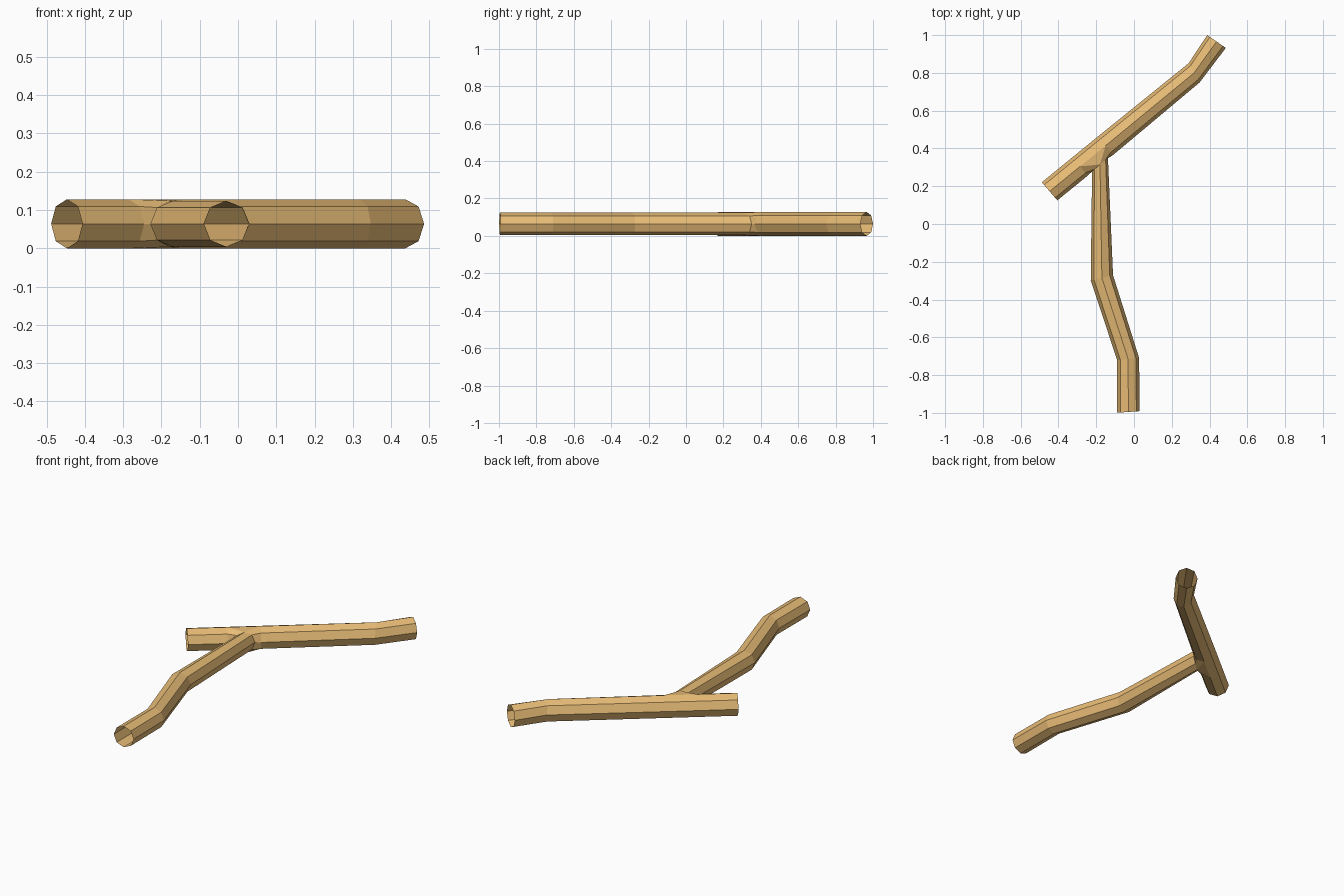
import bpy, bmesh, math
from mathutils import Vector

if "Cube" in bpy.data.objects:
    bpy.data.objects.remove(bpy.data.objects["Cube"])

Z = 0.064   # axis height
bm = bmesh.new()


def ring(cx, cy, hx, hy, rz):
    """Octagonal ring: centre, vector to the right-hand side, vertical radius."""
    c, h = Vector((cx, cy, Z)), Vector((hx, hy, 0))
    return [bm.verts.new(c + h * math.cos(k * math.pi / 4)
                         + Vector((0, 0, rz * math.sin(k * math.pi / 4))))
            for k in range(8)]


def skin(a, b, skip=()):
    for k in range(8):
        if k not in skip:
            j = (k + 1) % 8
            bm.faces.new((a[k], a[j], b[j], b[k]))


# main pipe, open at both ends, with a gap on one side for the branch
main = [ring(*p, 0.064) for p in (
    (-0.447, 0.173, 0.041, -0.048),
    (-0.285, 0.305, 0.040, -0.049),
    (-0.150, 0.415, 0.040, -0.049),
    (0.318, 0.800, 0.029, -0.051),
    (0.437, 0.966, 0.049, -0.034))]
for i in range(4):
    skin(main[i], main[i + 1], (6, 7, 0, 1) if i == 1 else ())

# branch pipe, open at the front
branch = [ring(*p, 0.060) for p in (
    (-0.030, -0.995, 0.060, 0.004),
    (-0.031, -0.715, 0.058, 0.006),
    (-0.170, -0.285, 0.059, 0.014),
    (-0.180, 0.315, 0.042, 0.036))]
for a, b in zip(branch, branch[1:]):
    skin(a, b)

# collar joining the branch to the gap
end, left, right = branch[-1], main[1], main[2]
for k in (6, 7, 0, 1):
    j, m, n = (k + 1) % 8, (12 - k) % 8, (11 - k) % 8
    bm.faces.new((end[k], end[j], right[j], right[k]))
    bm.faces.new((end[m], end[n], left[j], left[k]))
for k in (2, 6):
    bm.faces.new((end[k], left[k], right[k]))

bmesh.ops.recalc_face_normals(bm, faces=bm.faces)
mesh = bpy.data.meshes.new("branched_pipe")
bm.to_mesh(mesh)
bm.free()

mat = bpy.data.materials.new("tan")
mat.diffuse_color = (0.80, 0.50, 0.18, 1)
mat.use_nodes = True
mat.node_tree.nodes["Principled BSDF"].inputs["Base Color"].default_value = mat.diffuse_color
mesh.materials.append(mat)
bpy.context.collection.objects.link(bpy.data.objects.new("branched_pipe", mesh))
